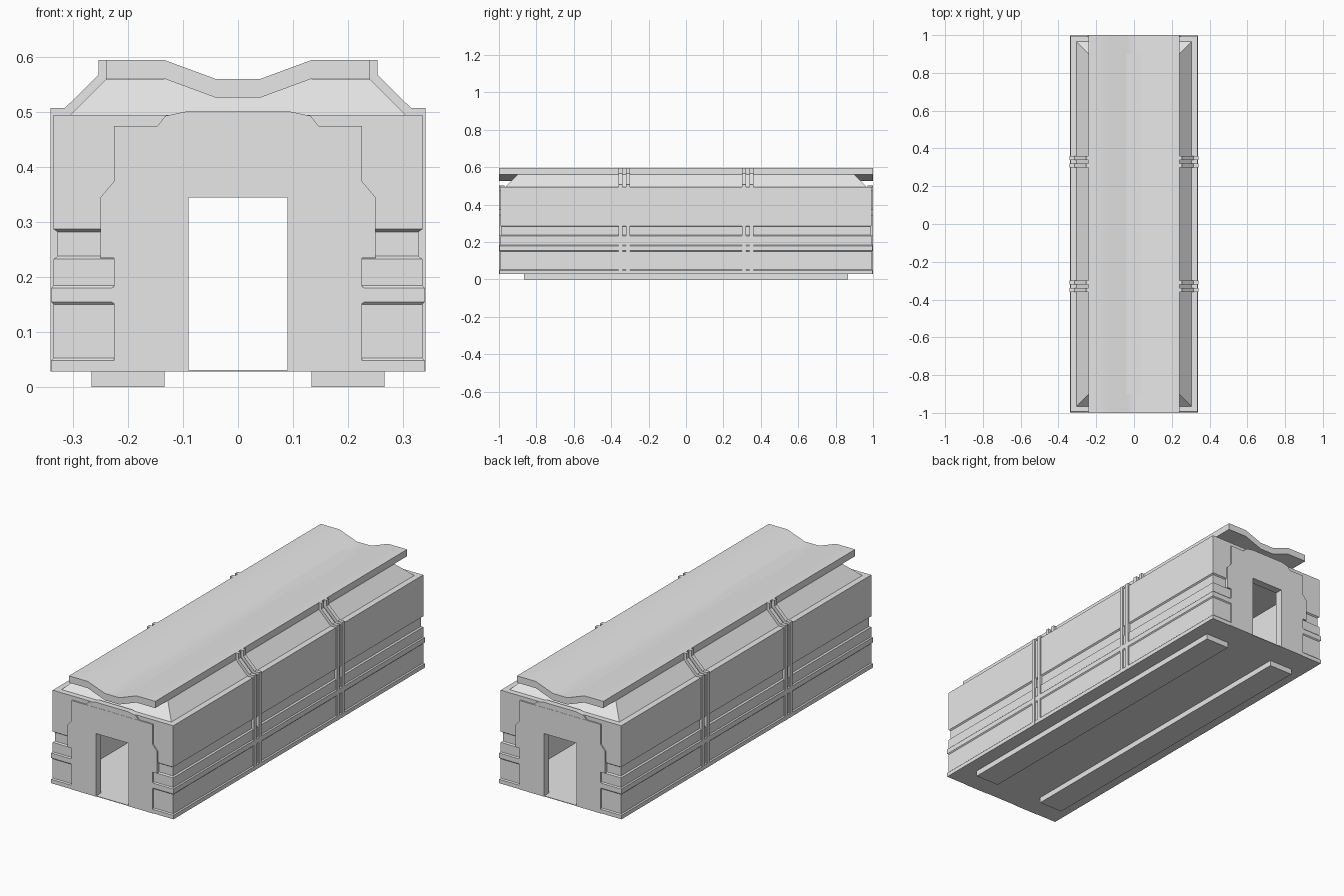
import bpy, bmesh, math

cube = bpy.data.objects.get("Cube")
if cube:
    bpy.data.objects.remove(cube, do_unlink=True)

grey = bpy.data.materials.new("light_grey")
grey.use_nodes = True
grey.diffuse_color = (0.8, 0.8, 0.8, 1)
grey.node_tree.nodes["Principled BSDF"].inputs["Base Color"].default_value = grey.diffuse_color


def finish(name, bm):
    bmesh.ops.recalc_face_normals(bm, faces=bm.faces)
    mesh = bpy.data.meshes.new(name)
    bm.to_mesh(mesh)
    bm.free()
    mesh.materials.append(grey)
    obj = bpy.data.objects.new(name, mesh)
    bpy.context.collection.objects.link(obj)
    return obj


def loft(name, rings):
    """Skin a stack of point rings and cap both ends."""
    bm = bmesh.new()
    loops = [[bm.verts.new(p) for p in ring] for ring in rings]
    n = len(loops[0])
    for a, b in zip(loops, loops[1:]):
        for i in range(n):
            j = (i + 1) % n
            bm.faces.new((a[i], a[j], b[j], b[i]))
    bm.faces.new(loops[0])
    bm.faces.new(loops[-1])
    return finish(name, bm)


def prism(name, outline, y0, y1):
    return loft(name, [[(x, y, z) for x, z in outline] for y in (y0, y1)])


def rect(hx, hy, z, cx=0):
    return [(cx + sx * hx, sy * hy, z) for sx, sy in ((-1, -1), (1, -1), (1, 1), (-1, 1))]


def mirrored(half):
    """Complete an outline from its +x half."""
    return half + [(-x, z) for x, z in reversed(half)]


def cut(obj, cutter):
    mod = obj.modifiers.new("cut", "BOOLEAN")
    mod.operation, mod.solver, mod.object = "DIFFERENCE", "EXACT", cutter
    bpy.context.view_layer.objects.active = obj
    bpy.ops.object.modifier_apply(modifier=mod.name)
    bpy.data.objects.remove(cutter, do_unlink=True)


BASE, EAVE = 0.028, 0.495

# Body: wall levels (height, inset) wrap around all four sides
levels = [(BASE, 0), (0.048, 0), (0.053, 0.005), (0.15, 0.005), (0.155, 0),
          (0.18, 0), (0.185, 0.005), (0.233, 0.005), (0.238, 0.012),
          (0.282, 0.012), (0.287, 0.005), (EAVE, 0.005)]
body = loft("body", [rect(0.34 - d, 0.998 - d, z) for z, d in levels])
cut(body, loft("cavity_cutter", [rect(0.3, 0.96, z) for z in (0.031, 0.47)]))
cut(body, loft("door_cutter", [rect(0.09, 1.1, z) for z in (0.031, 0.345)]))

# Roof: hipped base and a long wavy slab on top
loft("roof_hip", [rect(0.305, 0.965, EAVE), rect(0.24, 0.9, 0.56)])
wave = [(0.24, 0.595), (0.135, 0.595), (0.04, 0.56)]
top = mirrored(wave)
roof = prism("roof_slab", top + [(x, z - 0.034) for x, z in reversed(top)], -1, 1)
bpy.ops.object.select_all(action="DESELECT")
roof.select_set(True)
bpy.context.view_layer.objects.active = roof
bpy.ops.object.shade_smooth_by_angle(angle=math.radians(30))

# Door frames with trim at both ends
frame = mirrored([(0.09, BASE), (0.225, BASE), (0.225, 0.475)])
frame += [(-0.09, 0.345), (0.09, 0.345)]
frame = [(0.09, BASE), (0.225, BASE), (0.225, 0.475), (-0.225, 0.475),
         (-0.225, BASE), (-0.09, BASE), (-0.09, 0.345), (0.09, 0.345)]
cap = mirrored([(0.147, 0.474), (0.132, 0.493), (0.09, 0.502)])
fin = [(0.222, 0.378), (0.25, 0.345), (0.25, 0.235), (0.222, 0.235)]
for end, sy in (("front", -1), ("back", 1)):
    prism(end + "_door_frame", frame, sy, sy * 0.96)
    prism(end + "_lintel_cap", cap, sy * 0.999, sy * 0.97)
    for side, sx in (("left", 1), ("right", -1)):
        prism(f"{end}_{side}_frame_fin", [(sx * x, z) for x, z in fin], sy * 0.999, sy * 0.97)
        for k, (z0, z1) in enumerate(((BASE, 0.05), (0.15, 0.185))):
            pad = [(0.222, z0), (0.229, z0 + 0.004), (0.229, z1 - 0.004), (0.222, z1)]
            prism(f"{end}_{side}_frame_pad_{k}", [(sx * x, z) for x, z in pad],
                  sy * 0.999, sy * 0.97)

# Paired ribs running up the walls and over the roof slopes
rib = [(0.32, BASE), (0.341, BASE), (0.341, 0.507), (0.315, 0.507), (0.254, 0.567),
       (0.254, 0.595), (0.238, 0.595), (0.238, 0.558), (0.3, 0.49), (0.32, 0.49)]
for side, sx in (("left", 1), ("right", -1)):
    for k, y in enumerate((-0.35, -0.31, 0.31, 0.35)):
        prism(f"{side}_rib_{k}", [(sx * x, z) for x, z in rib], y - 0.01, y + 0.01)
    # Ground skids
    loft(side + "_skid", [rect(0.066, 0.865, z, sx * 0.2) for z in (0, BASE)])
